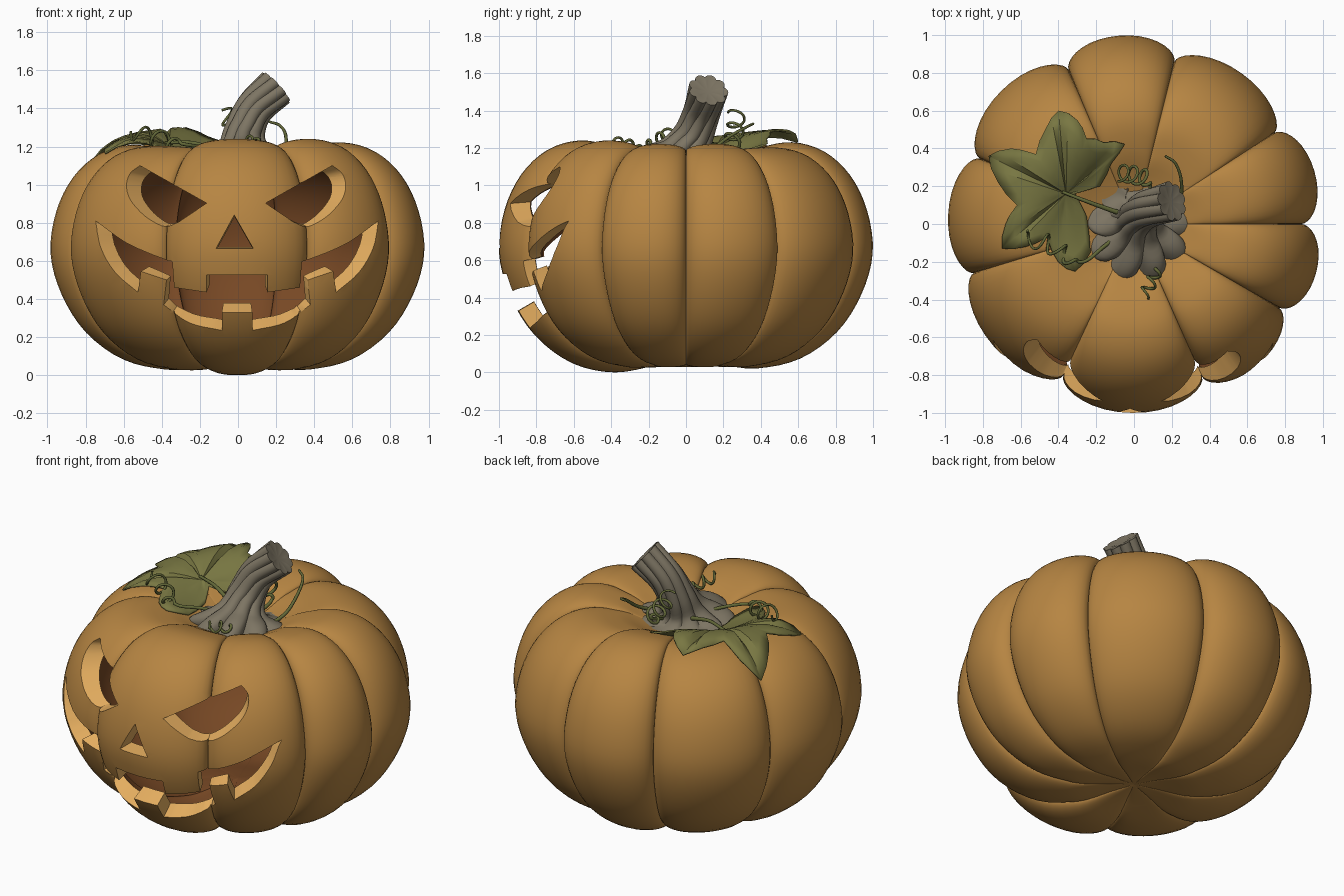
import bpy, bmesh, math
from mathutils import Vector
from mathutils.bvhtree import BVHTree

if "Cube" in bpy.data.objects:
    bpy.data.objects.remove(bpy.data.objects["Cube"], do_unlink=True)


def material(name, rgb):
    m = bpy.data.materials.new(name)
    m.use_nodes = True
    m.diffuse_color = (*rgb, 1)
    m.node_tree.nodes["Principled BSDF"].inputs["Base Color"].default_value = (*rgb, 1)
    return m


rind = material("orange rind", (0.47, 0.235, 0.055))
flesh = material("pale cut flesh", (0.78, 0.42, 0.115))
cavity = material("dark cavity", (0.185, 0.065, 0.018))
bark = material("grey stem", (0.205, 0.177, 0.125))
green = material("leaf green", (0.19, 0.185, 0.055))
vine = material("vine green", (0.125, 0.14, 0.04))


def loft(bm, rings, mat=0):
    """Bridge closed rings; a ring of one point becomes a pole."""
    rows = [[bm.verts.new(p) for p in ring] for ring in rings]
    faces = []
    for a, b in zip(rows, rows[1:]):
        n = max(len(a), len(b))
        for i in range(n):
            j = (i + 1) % n
            quad = [a[i % len(a)], a[j % len(a)], b[j % len(b)], b[i % len(b)]]
            faces.append(bm.faces.new(list(dict.fromkeys(quad))))
    for f in faces:
        f.material_index = mat
    return faces


def finish(bm, name, mats):
    mesh = bpy.data.meshes.new(name)
    bm.to_mesh(mesh)
    bm.free()
    for m in mats:
        mesh.materials.append(m)
    ob = bpy.data.objects.new(name, mesh)
    bpy.context.collection.objects.link(ob)
    return ob


def smooth(ob, angle):
    bpy.ops.object.select_all(action="DESELECT")
    ob.select_set(True)
    bpy.context.view_layer.objects.active = ob
    bpy.ops.object.shade_smooth_by_angle(angle=math.radians(angle))


def spline(points, steps):
    """Smooth path through the given points."""
    p = [Vector(q).to_3d() for q in points]
    p = [2 * p[0] - p[1]] + p + [2 * p[-1] - p[-2]]
    out = []
    for i in range(1, len(p) - 2):
        a, b, c, d = p[i - 1:i + 3]
        for s in range(steps):
            t = s / steps
            out.append(0.5 * (2 * b + (c - a) * t + (2 * a - 5 * b + 4 * c - d) * t ** 2
                              + (3 * b - a - 3 * c + d) * t ** 3))
    return out + [p[-2]]


# Pumpkin body: lobes (start angle, size, top drop, bottom drop) around one profile
PROFILE = [(0, .065), (.15, .04), (.38, 0), (.61, .05), (.81, .2), (.94, .41), (1, .64), (.97, .87),
           (.88, 1.06), (.74, 1.19), (.57, 1.24), (.4, 1.21), (.25, 1.14), (.1, 1.08), (0, 1.06)]
LOBES = [(0, .995, .03, .055), (33, .98, .06, .055), (76, 1, .015, .04), (113, .995, .04, .055),
         (157, .985, .05, .055), (197, .985, .06, .05), (245, 1, 0, 0), (294, .993, 0, .05),
         (330, .998, .03, .055)]
STEPS = 18
MID = 0.62


def body_rings(k_r, k_z, groove):
    rings = []
    for r, z, _ in spline(PROFILE, 4):
        if r < 1e-5:
            rings.append([(0, 0, MID + (z - MID) * k_z)])
            continue
        ring = []
        for i, (a, size, top, bottom) in enumerate(LOBES):
            width = (LOBES[(i + 1) % len(LOBES)][0] - a) % 360
            drop = top if z > MID else bottom
            for s in range(STEPS):
                u = math.sin(math.pi / 2 * (2 * s / STEPS - 1))
                bulge = max(0, 1 - abs(u) ** 2.2) ** 0.55
                dent = groove * (1 - bulge)
                ang = math.radians(a + (u + 1) * width / 2)
                rr = r * (1 - .115 * dent - (1 - size) * bulge) * k_r
                zz = MID + (z - MID) * (1 - (.09 * dent + drop * bulge) * min(1, r / .45)) * k_z
                ring.append((rr * math.cos(ang), rr * math.sin(ang), zz))
        rings.append(ring)
    return rings


bm = bmesh.new()
loft(bm, body_rings(1, 1, 1), 0)
bmesh.ops.recalc_face_normals(bm, faces=bm.faces)
tree = BVHTree.FromBMesh(bm)
inner = loft(bm, body_rings(.9, .87, .6), 2)
bmesh.ops.recalc_face_normals(bm, faces=inner)
bmesh.ops.reverse_faces(bm, faces=inner)
body = finish(bm, "pumpkin_body", [rind, flesh, cavity])


# Carved face: each opening narrows toward a point inside the body
def carve(name, outline, focus_z):
    pts = []
    for (x0, z0), (x1, z1) in zip(outline, outline[1:] + outline[:1]):
        divisions = max(1, round(math.hypot(x1 - x0, z1 - z0) / .025))
        for s in range(divisions):
            t = s / divisions
            hit = tree.ray_cast(Vector((x0 + (x1 - x0) * t, -3, z0 + (z1 - z0) * t)),
                                Vector((0, 1, 0)))[0]
            if hit:
                pts.append(hit)
    focus = Vector((0, 0, focus_z))
    bm = bmesh.new()
    rings = [[focus + (p - focus) * (y / p.y) for p in pts] for y in (-1.7, -0.3)]
    loft(bm, rings)
    bm.verts.ensure_lookup_table()
    n = len(pts)
    bm.faces.new(bm.verts[:n])
    bm.faces.new(bm.verts[n:])
    bmesh.ops.recalc_face_normals(bm, faces=bm.faces)
    for f in bm.faces:
        f.material_index = 1
    cutter = finish(bm, name, [rind, flesh, cavity])
    cutter.hide_render = True
    mod = body.modifiers.new(name, "BOOLEAN")
    mod.operation, mod.solver, mod.object = "DIFFERENCE", "EXACT", cutter
    bpy.context.view_layer.objects.active = body
    bpy.ops.object.modifier_apply(modifier=mod.name)
    bpy.data.objects.remove(cutter, do_unlink=True)


def curve(points):
    return [(p.x, p.y) for p in spline(points, 4)]


EYE = curve([(.505, 1.1), (.555, 1.06), (.575, 1.0), (.56, .93), (.51, .865), (.45, .815),
             (.37, .78), (.3, .805)]) + [(.155, .903)]
half = [(.16, .525), (.16, .435), (.33, .46), (.34, .595)]
half += curve([(.345, .598), (.45, .635), (.59, .7), (.742, .81)])
half += curve([(.742, .81), (.715, .67), (.64, .54), (.52, .435)])[1:] + [(.505, .545), (.37, .5)]
half += curve([(.385, .37), (.25, .275), (.08, .235)]) + [(.08, .33)]
for side, label in ((1, "left"), (-1, "right")):
    carve(label + "_eye_cutter", [(side * x - .01, z) for x, z in EYE], .98)
carve("nose_cutter", [(-.02, .84), (-.115, .665), (.08, .665)], .75)
carve("mouth_cutter", [(x - .005, z) for x, z in half] + [(-x - .005, z) for x, z in half[::-1]], .85)
smooth(body, 42)

# Stem: twisted ribbed tube with a star-shaped flare at the foot
path = spline([(.03, -.03, 1.08), (.03, -.025, 1.135), (.027, 0, 1.19), (.035, .045, 1.28),
               (.085, .085, 1.4), (.2, .12, 1.51)], 5)
widths = spline([(.28, .15), (.245, .15), (.135, .09), (.105, .06), (.098, .06), (.102, .09)], 5)
rings = []
for i, (c, w) in enumerate(zip(path, widths)):
    tangent = path[min(i + 1, len(path) - 1)] - path[max(i - 1, 0)]
    lean = Vector((0, 0, 1)).lerp(tangent.normalized(), min(1, i / 12))
    turn = Vector((0, 0, 1)).rotation_difference(lean)
    ring = []
    for k in range(72):
        a = math.tau * k / 72
        r = w.x * (1 + w.y * (2 * abs(math.cos(4.5 * a)) ** .7 - 1.3))
        a += 0.04 * i
        ring.append(c + turn @ Vector((r * math.cos(a), r * math.sin(a), 0)))
    rings.append(ring)
end = path[-1]
rings.append([end + (p - end) * .6 - tangent * .1 for p in rings[-1]])
rings.append([end - tangent * .45])
bm = bmesh.new()
loft(bm, rings)
bmesh.ops.recalc_face_normals(bm, faces=bm.faces)
smooth(finish(bm, "stem", [bark]), 40)

# Leaf: five pointed lobes draped over the top, tilted up at the back
RIM = [(-.31, .16), (-.18, .2), (-.12, .32), (-.05, .42), (-.16, .43), (-.25, .45), (-.3, .55),
       (-.4, .6), (-.47, .5), (-.52, .37), (-.65, .4), (-.77, .36), (-.72, .22), (-.62, .1),
       (-.68, 0), (-.7, -.13), (-.57, -.12), (-.46, -.07), (-.4, -.2), (-.31, -.25), (-.23, -.15),
       (-.25, .04)]
TIPS = (3, 7, 11, 15, 19)
heart = Vector((-.36, .16))


def leaf_point(v, lift):
    below = tree.ray_cast(Vector((v.x, v.y, 3)), Vector((0, 0, -1)))[0].z
    z = 1.235 - 2 * (v.length - .55) ** 2 + .12 * v.y - .25 * max(0, v.x + .25) + lift
    return (v.x, v.y, max(z, below + .014))


rings = [[leaf_point(heart, 0)]]
for f in (.2, .4, .6, .8, 1):
    ring = []
    for i, p in enumerate(RIM):
        q = Vector(RIM[(i + 1) % len(RIM)])
        for t in (0, .5):
            v = heart + (Vector(p).lerp(q, t) - heart) * f * (1 + .06 * t)
            crease = -.02 if i in TIPS and t == 0 else .012
            ring.append(leaf_point(v, crease * math.sin(math.pi * f * .8)))
    rings.append(ring)
bm = bmesh.new()
loft(bm, rings)
bmesh.ops.recalc_face_normals(bm, faces=bm.faces)
leaf = finish(bm, "leaf", [green])
leaf.modifiers.new("thickness", "SOLIDIFY").thickness = 0.01
smooth(leaf, 35)


# Tendrils and leaf stalk: thin tubes, some winding into coils
def tendril(name, points, coil_from=1.0, turns=0, radius=0, thick=.011):
    pts = spline(points, 24)
    n = len(pts) - 1
    cu = bpy.data.curves.new(name, "CURVE")
    cu.dimensions = "3D"
    cu.bevel_depth, cu.bevel_resolution, cu.use_fill_caps = thick, 2, True
    sp = cu.splines.new("POLY")
    sp.points.add(n)
    for i, p in enumerate(pts):
        t = max(0, i / n - coil_from) / max(1e-6, 1 - coil_from)
        axis = (pts[min(i + 1, n)] - pts[max(i - 1, 0)]).normalized()
        side = axis.cross(Vector((0, 0, 1))).normalized()
        a = math.tau * turns * t
        r = radius * min(1, t * 5)
        sp.points[i].co = (*(p + side * r * math.cos(a) + side.cross(axis) * r * math.sin(a)), 1)
        sp.points[i].radius = 1 - .4 * i / n
    cu.materials.append(vine)
    bpy.context.collection.objects.link(bpy.data.objects.new(name, cu))


tendril("leaf_stalk", [(-.05, .05, 1.16), (-.14, .08, 1.19), (-.25, .12, 1.22), (-.38, .17, 1.22)],
        thick=.014)
tendril("front_tendril", [(.06, -.1, 1.17), (.12, -.2, 1.18), (.1, -.29, 1.21), (.05, -.38, 1.23)],
        .45, 2.5, .03)
tendril("side_tendril", [(.2, .02, 1.13), (.245, .12, 1.18), (.25, .23, 1.26), (.22, .32, 1.31),
                         (.165, .36, 1.33)])
tendril("back_tendril", [(.08, .12, 1.15), (.08, .22, 1.19), (0, .26, 1.28), (-.08, .27, 1.39)],
        .3, 3.5, .045)
tendril("leaf_tendril", [(-.06, -.04, 1.15), (-.16, -.12, 1.19), (-.27, -.2, 1.21), (-.37, -.16, 1.23),
                         (-.46, -.1, 1.25), (-.57, -.08, 1.28)], .45, 3, .045)
